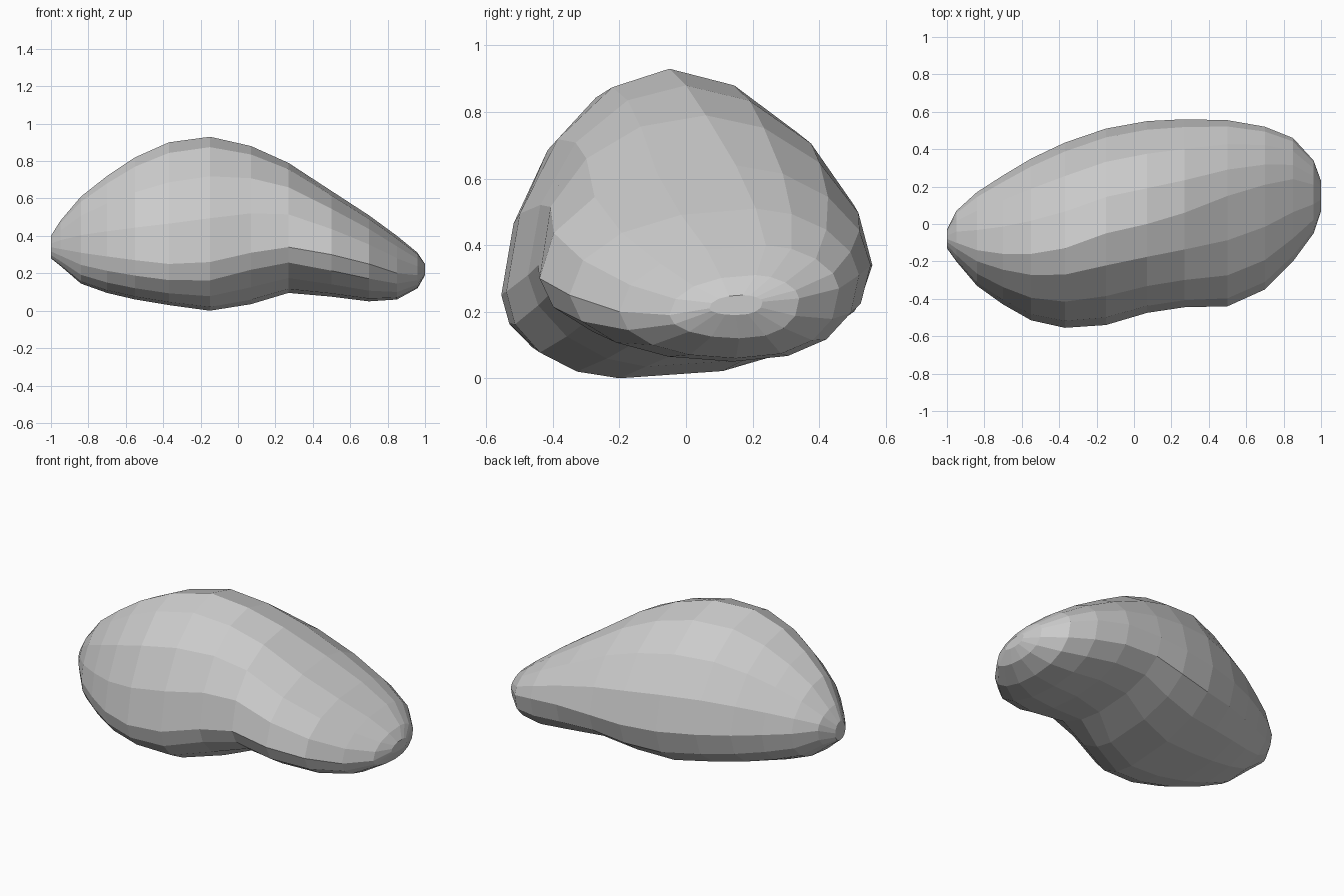
import bpy, bmesh, math

if "Cube" in bpy.data.objects:
    bpy.data.objects.remove(bpy.data.objects["Cube"])

# Cross-sections along x: x, top (y,z), back (y,z), underside (y,z), front (y,z)
SECTIONS = [
    (-1.00, -.08, .40, -.03, .34, -.08, .28, -.13, .34),
    (-0.95, -.10, .48, .07, .38, -.12, .24, -.20, .33),
    (-0.84, -.14, .61, .17, .37, -.18, .145, -.33, .31),
    (-0.70, -.16, .72, .26, .36, -.20, .095, -.43, .29),
    (-0.55, -.16, .82, .35, .35, -.22, .06, -.515, .27),
    (-0.37, -.13, .90, .435, .34, -.23, .03, -.555, .25),
    (-0.15, -.05, .93, .51, .33, -.20, .00, -.54, .26),
    (0.07, .00, .88, .55, .33, -.12, .035, -.475, .31),
    (0.27, .06, .79, .56, .34, .02, .095, -.445, .34),
    (0.50, .15, .64, .555, .34, .10, .075, -.44, .30),
    (0.70, .21, .51, .52, .31, .14, .05, -.35, .25),
    (0.85, .24, .40, .46, .27, .15, .06, -.20, .20),
    (0.96, .21, .31, .34, .24, .16, .12, -.05, .19),
    (1.00, .17, .25, .23, .23, .15, .19, .07, .21),
]
STEPS = 4  # points per quarter of a section


def section(x, ty, tz, by, bz, uy, uz, fy, fz):
    """Ring of four quarter arcs: back-top, top-front, front-under, under-back."""
    notch = 0.2 * math.exp(-((x - 0.15) / 0.25) ** 2)
    lean = 1.08 - 0.13 * max(-1, min(1, (x + 0.1) / 0.5))
    quarters = [  # side point, pole point, exponent, runs from side to pole
        ((by, bz), (ty, tz), 1.1, True),
        ((fy, fz), (ty, tz), lean, False),
        ((fy, fz), (uy, uz), 0.97 + notch, True),
        ((by, bz), (uy, uz), 0.86, False),
    ]
    ring = []
    for side, pole, e, rising in quarters:
        for i in range(STEPS):
            t = i / STEPS if rising else 1 - i / STEPS
            a = t * math.pi / 2
            c, s = max(math.cos(a), 0) ** e, max(math.sin(a), 0) ** e
            ring.append((x, pole[0] + (side[0] - pole[0]) * c,
                         side[1] + (pole[1] - side[1]) * s))
    return ring


# Loft the stone body through the sections and cap both ends
bm = bmesh.new()
rings = [[bm.verts.new(p) for p in section(*s)] for s in SECTIONS]
n = 4 * STEPS
for a, b in zip(rings, rings[1:]):
    for i in range(n):
        bm.faces.new((a[i], a[(i + 1) % n], b[(i + 1) % n], b[i]))
bm.faces.new(rings[0])
bm.faces.new(rings[-1])
bmesh.ops.recalc_face_normals(bm, faces=bm.faces)

mesh = bpy.data.meshes.new("stone")
bm.to_mesh(mesh)
bm.free()
stone = bpy.data.objects.new("stone", mesh)
bpy.context.collection.objects.link(stone)
